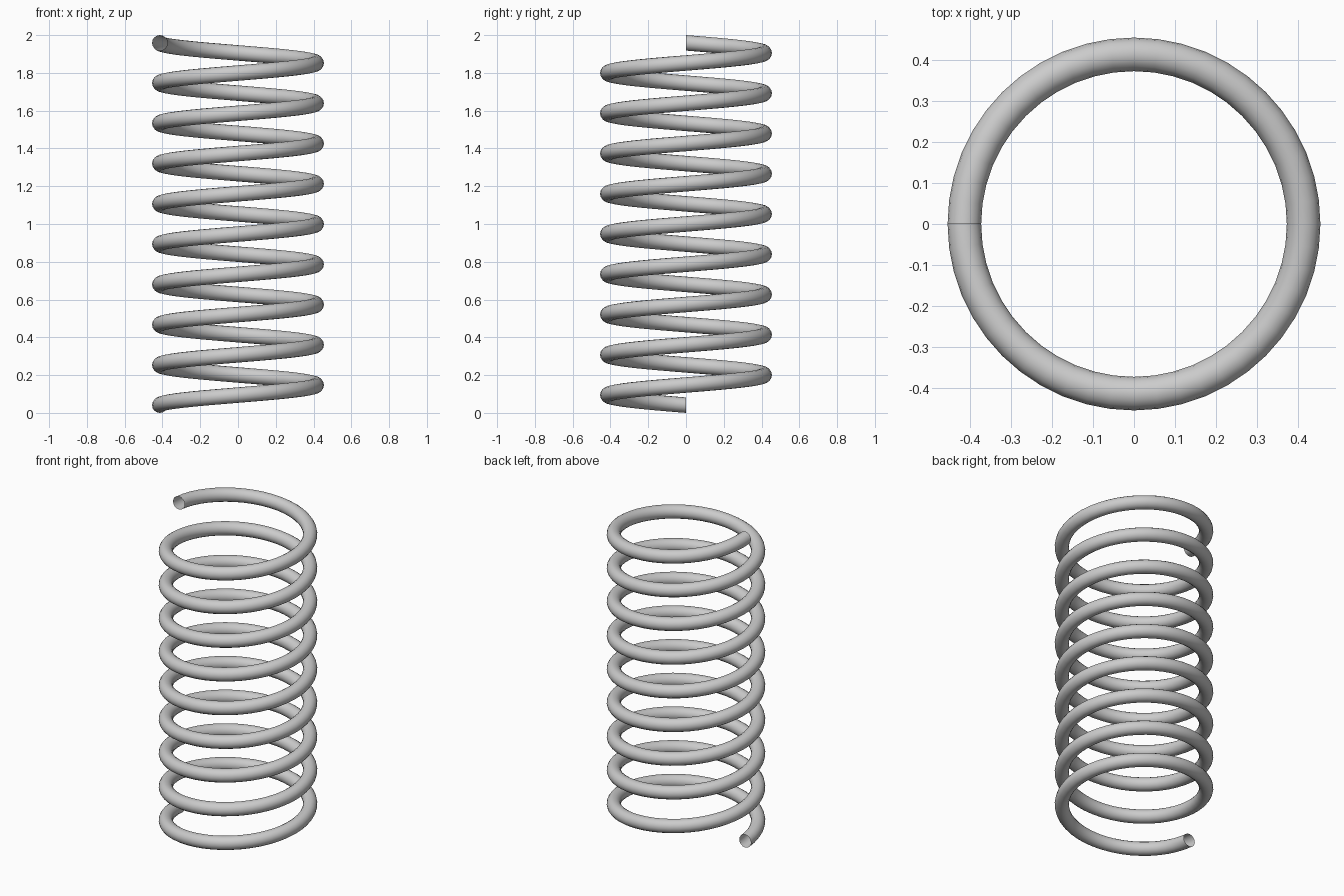
import bpy, bmesh
from math import pi, sin, cos

if "Cube" in bpy.data.objects:
    bpy.data.objects.remove(bpy.data.objects["Cube"])

R, r = 0.414, 0.041          # coil radius, wire radius
TURNS, STEPS, SIDES = 9, 48, 16
RISE = 2 - 2 * r

# Coil spring: upright wire circle swept along a helix, ends left open
bm = bmesh.new()
rings = []
for i in range(TURNS * STEPS + 1):
    t = i / STEPS
    a = pi + 2 * pi * t
    z = r + RISE * t / TURNS
    ring = []
    for k in range(SIDES):
        b = 2 * pi * k / SIDES
        d = R + r * cos(b)
        ring.append(bm.verts.new((d * cos(a), d * sin(a), z + r * sin(b))))
    rings.append(ring)
for p, q in zip(rings, rings[1:]):
    for k in range(SIDES):
        j = (k + 1) % SIDES
        bm.faces.new((p[k], q[k], q[j], p[j])).smooth = True

mesh = bpy.data.meshes.new("coil_spring")
bm.to_mesh(mesh)
bm.free()
spring = bpy.data.objects.new("coil_spring", mesh)
bpy.context.collection.objects.link(spring)
